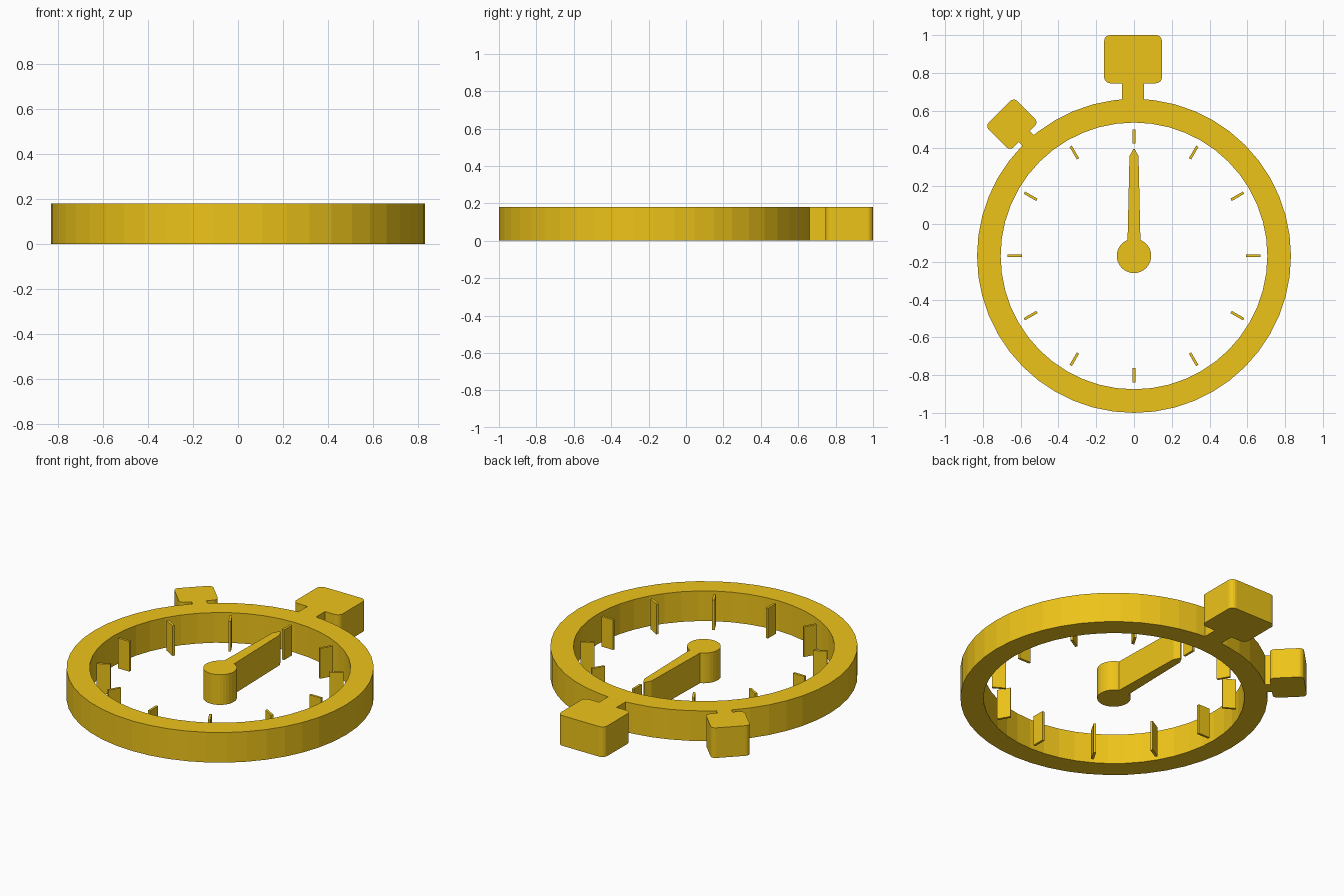
import bpy, bmesh
from math import sin, cos, pi, sqrt, atan2, radians

if "Cube" in bpy.data.objects:
    bpy.data.objects.remove(bpy.data.objects["Cube"])

H = 0.18            # thickness of the whole model
CY = -0.169         # y of the dial centre
R_OUT, R_IN = 0.831, 0.706
STEP = 2 * pi / 48

yellow = bpy.data.materials.new("yellow")
yellow.diffuse_color = (0.85, 0.55, 0.01, 1)
yellow.use_nodes = True
yellow.node_tree.nodes["Principled BSDF"].inputs["Base Color"].default_value = yellow.diffuse_color


def extrude_outline(name, loops):
    """Fill closed 2D loops (later ones are holes) and extrude to thickness."""
    bm = bmesh.new()
    for loop in loops:
        vs = [bm.verts.new((x, y + CY, 0)) for x, y in loop]
        for a, b in zip(vs, vs[1:] + vs[:1]):
            bm.edges.new((a, b))
    bmesh.ops.triangle_fill(bm, use_beauty=True, use_dissolve=False, edges=bm.edges[:])
    ret = bmesh.ops.extrude_face_region(bm, geom=bm.faces[:])
    top = [g for g in ret["geom"] if isinstance(g, bmesh.types.BMVert)]
    bmesh.ops.translate(bm, verts=top, vec=(0, 0, H))
    bmesh.ops.recalc_face_normals(bm, faces=bm.faces[:])
    mesh = bpy.data.meshes.new(name)
    bm.to_mesh(mesh)
    bm.free()
    mesh.materials.append(yellow)
    obj = bpy.data.objects.new(name, mesh)
    bpy.context.collection.objects.link(obj)
    return obj


def circle(r, n):
    return [(r * cos(2 * pi * i / n), r * sin(2 * pi * i / n)) for i in range(n)]


def button(angle, off, stem, half, r0, r1, rad):
    """Stem plus rounded head, counterclockwise; 'angle' is its radial direction."""
    pts = [(off + stem, sqrt(R_OUT**2 - (off + stem)**2)), (off + stem, r0)]
    corners = [(1, r0 + rad, -90), (1, r1 - rad, 0), (-1, r1 - rad, 90), (-1, r0 + rad, 180)]
    for side, u, start in corners:
        for k in range(6):
            a = radians(start + 18 * k)
            pts.append((off + side * (half - rad) + rad * cos(a), u + rad * sin(a)))
    pts += [(off - stem, r0), (off - stem, sqrt(R_OUT**2 - (off - stem)**2))]
    turn = angle - pi / 2
    return [(x * cos(turn) - y * sin(turn), x * sin(turn) + y * cos(turn)) for x, y in pts]


def rim_arc(p, q):
    """Rim points strictly between two points, going counterclockwise."""
    a, b = atan2(p[1], p[0]), atan2(q[1], q[0])
    if b < a:
        b += 2 * pi
    angles = [i * STEP for i in range(-48, 97) if a + 0.02 < i * STEP < b - 0.02]
    return [(R_OUT * cos(t), R_OUT * sin(t)) for t in angles]


# Case: ring, crown and side button share one outline
crown = button(pi / 2, -0.005, 0.058, 0.153, 0.914, 1.169, 0.032)
side = button(radians(135), 0.036, 0.041, 0.107, 0.858, 1.043, 0.027)
outline = crown + rim_arc(crown[-1], side[0]) + side + rim_arc(side[-1], crown[0])
extrude_outline("case_ring", [outline, circle(R_IN, 48)])

# Hand with round pivot
PIVOT, HW = 0.091, 0.034
start = atan2(sqrt(PIVOT**2 - HW**2), HW)
sweep = 2 * pi - (pi - 2 * start)
N = 28
hub = [(PIVOT * cos(pi - start + sweep * i / N), PIVOT * sin(pi - start + sweep * i / N))
       for i in range(N + 1)]
tip = [(0.024, 0.528), (0.004, 0.566), (-0.004, 0.566), (-0.024, 0.528)]
extrude_outline("hand", [hub + tip])

# Twelve hour ticks
for i in range(12):
    c, s = cos(i * pi / 6), sin(i * pi / 6)
    rect = [(0.594, -0.007), (0.67, -0.007), (0.67, 0.007), (0.594, 0.007)]
    extrude_outline(f"tick_{i + 1}", [[(x * c - y * s, x * s + y * c) for x, y in rect]])
